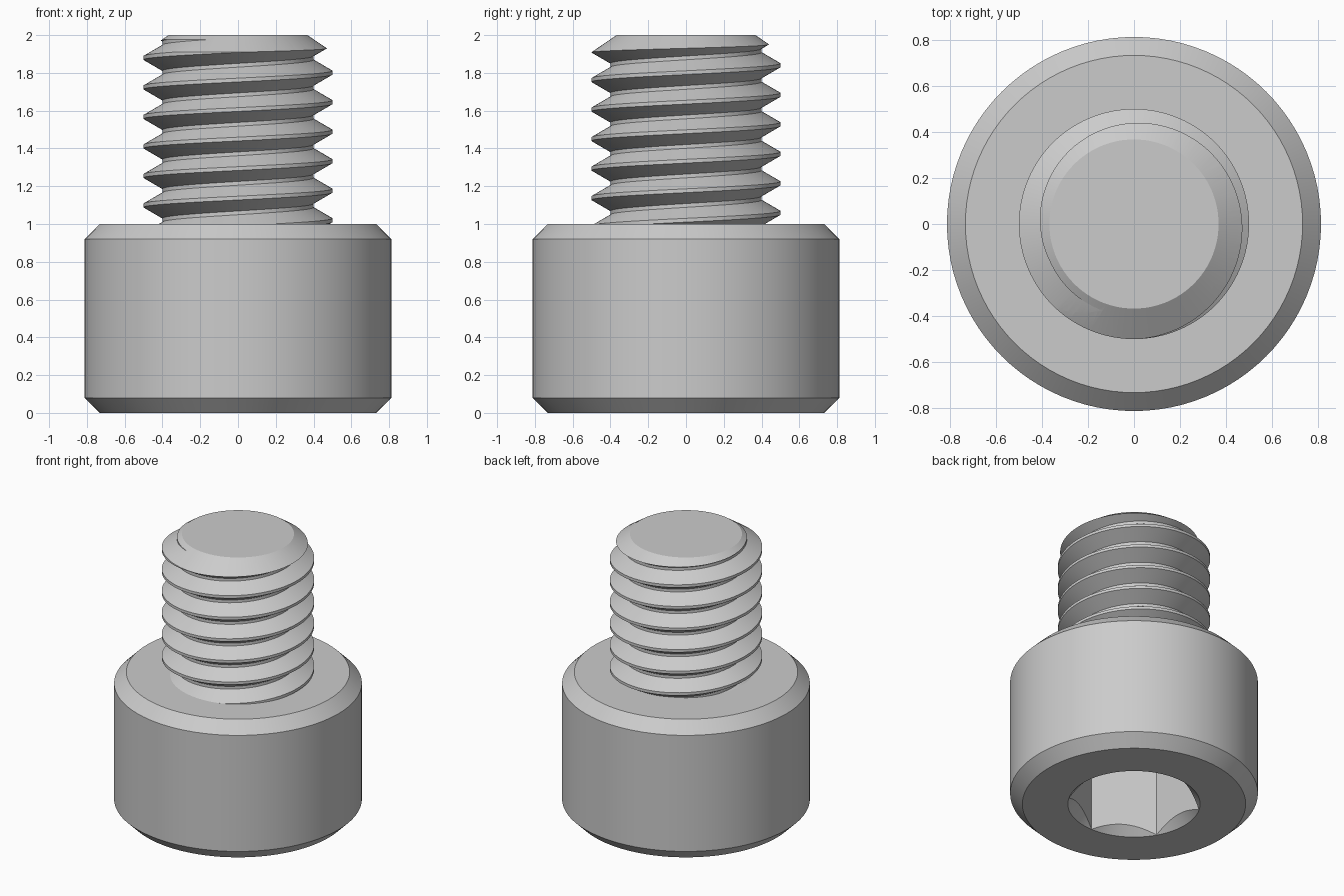
import bpy
import bmesh
from math import cos, sin, pi, tau

if "Cube" in bpy.data.objects:
    bpy.data.objects.remove(bpy.data.objects["Cube"], do_unlink=True)

SEGMENTS = 96
PITCH = 0.15625
CREST_R, ROOT_R = 0.5, 0.4
FLAT = 0.01            # half width of crest and root flats
CREST_Z = 1.02         # crest height at angle zero

steel = bpy.data.materials.new("steel_grey")
steel.use_nodes = True
colour = (0.6, 0.6, 0.6, 1)
steel.diffuse_color = colour
steel.node_tree.nodes["Principled BSDF"].inputs["Base Color"].default_value = colour


def finish(name, bm):
    bmesh.ops.recalc_face_normals(bm, faces=bm.faces)
    mesh = bpy.data.meshes.new(name)
    bm.to_mesh(mesh)
    bm.free()
    mesh.materials.append(steel)
    obj = bpy.data.objects.new(name, mesh)
    bpy.context.collection.objects.link(obj)
    return obj


def lathe(name, profile, sides=SEGMENTS, turn=0.0):
    """Closed solid of revolution (or prism) from (radius, height) points."""
    bm = bmesh.new()
    rings = []
    for r, z in profile:
        angles = [turn + tau * i / sides for i in range(sides)]
        rings.append([bm.verts.new((r * cos(a), r * sin(a), z)) for a in angles])
    for low, high in zip(rings, rings[1:]):
        for i in range(sides):
            j = (i + 1) % sides
            bm.faces.new((low[i], low[j], high[j], high[i]))
    bm.faces.new(rings[0][::-1])
    bm.faces.new(rings[-1])
    return finish(name, bm)


def select_only(obj):
    bpy.ops.object.select_all(action="DESELECT")
    obj.select_set(True)
    bpy.context.view_layer.objects.active = obj


def cut(obj, cutter, operation):
    cutter.hide_render = True
    mod = obj.modifiers.new("cut", "BOOLEAN")
    mod.operation = operation
    mod.solver = "EXACT"
    mod.object = cutter
    select_only(obj)
    bpy.ops.object.modifier_apply(modifier=mod.name)
    bpy.data.objects.remove(cutter, do_unlink=True)


def thread_radius(z, frac):
    d = abs(((z - CREST_Z) / PITCH - frac + 0.5) % 1 - 0.5) * PITCH
    t = (d - FLAT) / (PITCH / 2 - 2 * FLAT)
    return CREST_R + (ROOT_R - CREST_R) * min(max(t, 0), 1)


def threaded_rod(name, bottom, top):
    """Right-handed helical thread, trimmed flat at both ends."""
    bm = bmesh.new()
    offsets = (-FLAT, FLAT, PITCH / 2 - FLAT, PITCH / 2 + FLAT)
    columns = []
    for i in range(SEGMENTS + 1):
        frac = i / SEGMENTS
        column = []
        for lap in range(-3, 9):
            for off in offsets:
                z = CREST_Z + PITCH * (frac + lap) + off
                z = min(max(z, bottom), top)
                r = thread_radius(z, frac)
                column.append(bm.verts.new((r * cos(tau * frac), r * sin(tau * frac), z)))
        columns.append(column)
    for a, b in zip(columns, columns[1:]):
        for k in range(len(a) - 1):
            bm.faces.new((a[k], b[k], b[k + 1], a[k + 1]))
    # Match the seam by welding; collapsed cells past the ends vanish too
    bmesh.ops.remove_doubles(bm, verts=bm.verts, dist=1e-5)
    bmesh.ops.holes_fill(bm, edges=[e for e in bm.edges if e.is_boundary], sides=0)
    return finish(name, bm)


# Cylindrical head with chamfered rims
head = lathe("head", [(0.7325, 0), (0.8125, 0.08), (0.8125, 0.92), (0.7325, 1)])

# Hex socket in the underside, with a countersunk mouth
cut(head, lathe("hex_cutter", [(0.433, -0.1), (0.433, 0.5)], 6, pi / 2), "DIFFERENCE")
cut(head, lathe("mouth_cutter", [(0.484, -0.05), (0.334, 0.1)]), "DIFFERENCE")

# Threaded shank, its tip trimmed to a cone
shank = threaded_rod("threaded_shank", 0.9, 2.05)
cut(shank, lathe("tip_trimmer", [(0.6, 0.95), (0.6, 1.842), (0.3675, 2)]), "INTERSECT")

for part in (head, shank):
    select_only(part)
    bpy.ops.object.shade_smooth_by_angle()
